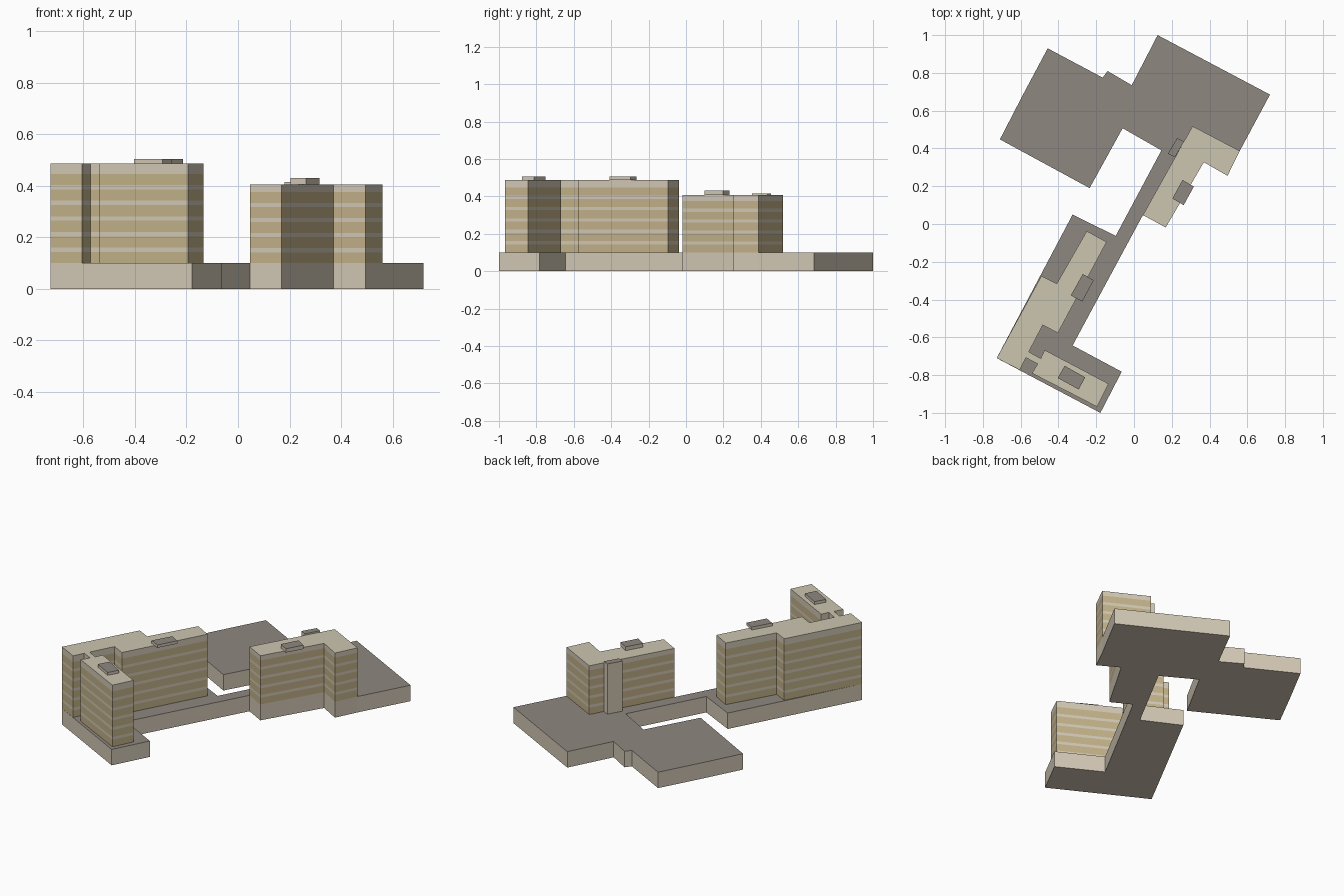
import bpy, bmesh

if "Cube" in bpy.data.objects:
    bpy.data.objects.remove(bpy.data.objects["Cube"])


def material(name, rgb):
    # sRGB in, linear diffuse colour out
    m = bpy.data.materials.new(name)
    lin = [c / 12.92 if c <= 0.04045 else ((c + 0.055) / 1.055) ** 2.4 for c in rgb]
    m.diffuse_color = (*lin, 1.0)
    m.use_nodes = True
    m.node_tree.nodes["Principled BSDF"].inputs["Base Color"].default_value = m.diffuse_color
    return m


WALL = material("pale_concrete", (0.83, 0.79, 0.715))
WINDOW = material("tan_window_band", (0.765, 0.70, 0.54))
ROOF = material("cream_roof", (0.80, 0.775, 0.69))
GREY = material("grey_roof", (0.56, 0.53, 0.505))


def prism(name, outline, levels, bands, top, bottom=True):
    """Extrude an outline through the z levels; bands gives each layer's material."""
    area = sum(a[0] * b[1] - b[0] * a[1] for a, b in zip(outline, outline[1:] + outline[:1]))
    if area < 0:
        outline = outline[::-1]
    mats = [WALL, WINDOW, top]
    bm = bmesh.new()
    rings = [[bm.verts.new((x, y, z)) for x, y in outline] for z in levels]
    n = len(outline)
    for layer, (lo, hi) in enumerate(zip(rings, rings[1:])):
        for i in range(n):
            j = (i + 1) % n
            bm.faces.new((lo[i], lo[j], hi[j], hi[i])).material_index = bands[layer]
    bm.faces.new(rings[-1]).material_index = 2
    if bottom:
        bm.faces.new(rings[0][::-1])
    mesh = bpy.data.meshes.new(name)
    bm.to_mesh(mesh)
    bm.free()
    for m in mats:
        mesh.materials.append(m)
    ob = bpy.data.objects.new(name, mesh)
    bpy.context.collection.objects.link(ob)
    return ob


def tower(name, outline, z0, z1, floors, parapet):
    # each floor is a tan window strip topped by a pale spandrel; parapet is pale
    levels, bands = [z0], []
    pitch = (z1 - parapet - z0 + 0.017) / floors
    for f in range(floors):
        base = z0 + f * pitch
        levels.append(base + pitch - 0.017)
        bands.append(1)
        levels.append(base + pitch if f < floors - 1 else z1)
        bands.append(0)
    return prism(name, outline, levels, bands, ROOF, bottom=False)


BASE, TOP_A, TOP_B = 0.10, 0.487, 0.406

# low podium with both wings and the connecting strip
prism("podium", [
    (-0.457, 0.93), (-0.166, 0.775), (-0.14, 0.81), (-0.012, 0.735),
    (0.125, 1.0), (0.72, 0.685), (0.56, 0.387), (0.495, 0.255),
    (0.37, 0.327), (0.168, -0.018), (0.047, 0.047), (-0.325, -0.643),
    (-0.065, -0.782), (-0.178, -1.0), (-0.727, -0.71), (-0.325, 0.05),
    (-0.097, -0.063), (0.145, 0.39), (-0.06, 0.507), (-0.235, 0.19),
    (-0.71, 0.448), (-0.585, 0.69)], [0, BASE], [0], GREY)

# taller tower: long slab, thin link and front wing
tower("tall_tower", [
    (-0.25, -0.037), (-0.145, -0.095), (-0.403, -0.577), (-0.483, -0.535),
    (-0.557, -0.677), (-0.494, -0.712), (-0.473, -0.667), (-0.134, -0.846),
    (-0.195, -0.968), (-0.54, -0.79), (-0.51, -0.74), (-0.573, -0.708),
    (-0.605, -0.773), (-0.727, -0.71), (-0.490, -0.275), (-0.409, -0.316)],
    BASE, TOP_A, 6, 0.04)

# shorter tower
tower("short_tower", [
    (0.31, 0.518), (0.56, 0.387), (0.495, 0.255),
    (0.37, 0.327), (0.168, -0.018), (0.047, 0.047)],
    BASE, TOP_B, 5, 0.03)

# rooftop plant boxes and the lift shaft against the short tower
for name, pts, z0, z1 in [
    ("slab_roof_box", [(-0.271, -0.265), (-0.213, -0.298), (-0.274, -0.41), (-0.335, -0.378)], TOP_A, 0.505),
    ("wing_roof_box", [(-0.367, -0.751), (-0.258, -0.812), (-0.293, -0.876), (-0.404, -0.815)], TOP_A, 0.505),
    ("short_tower_roof_box", [(0.257, 0.233), (0.317, 0.198), (0.263, 0.1), (0.203, 0.135)], TOP_B, 0.43),
    ("lift_shaft", [(0.228, 0.455), (0.265, 0.437), (0.217, 0.354), (0.18, 0.372)], BASE, 0.415),
]:
    prism(name, pts, [z0, z1], [0], GREY)
